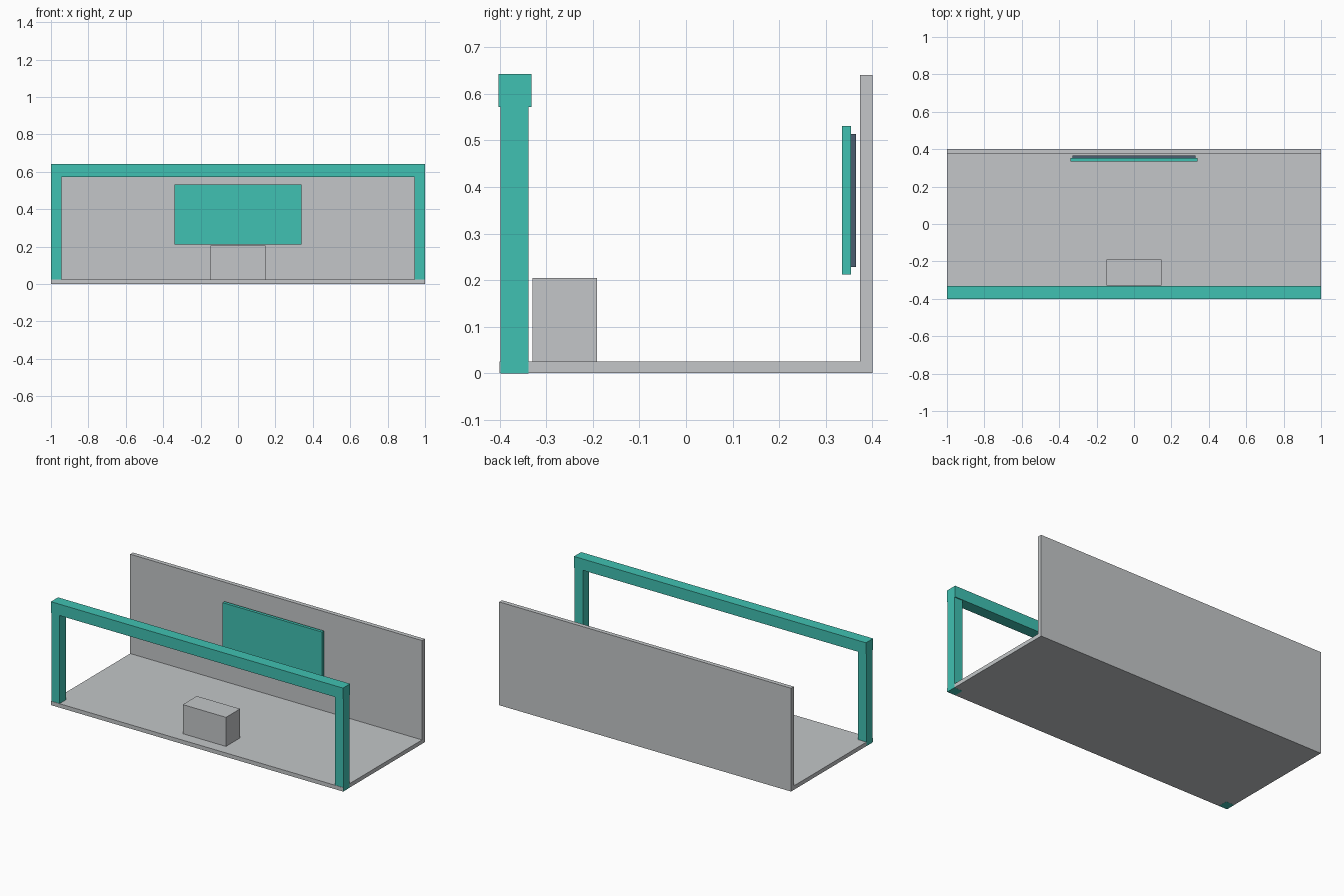
import bpy

if "Cube" in bpy.data.objects:
    bpy.data.objects.remove(bpy.data.objects["Cube"])


def material(name, rgb):
    m = bpy.data.materials.new(name)
    m.diffuse_color = (*rgb, 1.0)
    m.use_nodes = True
    m.node_tree.nodes["Principled BSDF"].inputs["Base Color"].default_value = m.diffuse_color
    return m


grey = material("light_grey", (0.546, 0.565, 0.578))
teal = material("teal", (0.051, 0.533, 0.445))
slate = material("dark_slate", (0.07, 0.11, 0.16))


def box(name, x, y, z, mat):
    """Box given by its (min, max) range on each axis."""
    bpy.ops.mesh.primitive_cube_add(
        size=1, location=[(a + b) / 2 for a, b in (x, y, z)])
    ob = bpy.context.object
    ob.name = name
    ob.scale = [b - a for a, b in (x, y, z)]
    bpy.ops.object.transform_apply(location=False, rotation=False, scale=True)
    ob.data.materials.append(mat)
    return ob


# Floor slab and back wall, a hair inside the frame legs
box("floor", (-0.9995, 0.9995), (-0.4, 0.4), (0.0005, 0.025), grey)
box("back_wall", (-0.9995, 0.9995), (0.373, 0.4), (0.025, 0.64), grey)

# Front frame: two legs and a slightly deeper top beam
for side, label in ((-1, "left"), (1, "right")):
    x = sorted((side * 0.943, side * 1.0))
    box("frame_leg_" + label, x, (-0.398, -0.338), (0.0, 0.572), teal)
box("frame_beam", (-1.0, 1.0), (-0.402, -0.332), (0.572, 0.642), teal)

# Display panel with its backing plate, standing off the wall
box("display_panel", (-0.34, 0.34), (0.335, 0.354), (0.212, 0.531), teal)
box("panel_backing", (-0.33, 0.33), (0.354, 0.365), (0.228, 0.514), slate)

# Counter block on the floor
box("counter", (-0.148, 0.148), (-0.329, -0.191), (0.025, 0.205), grey)
